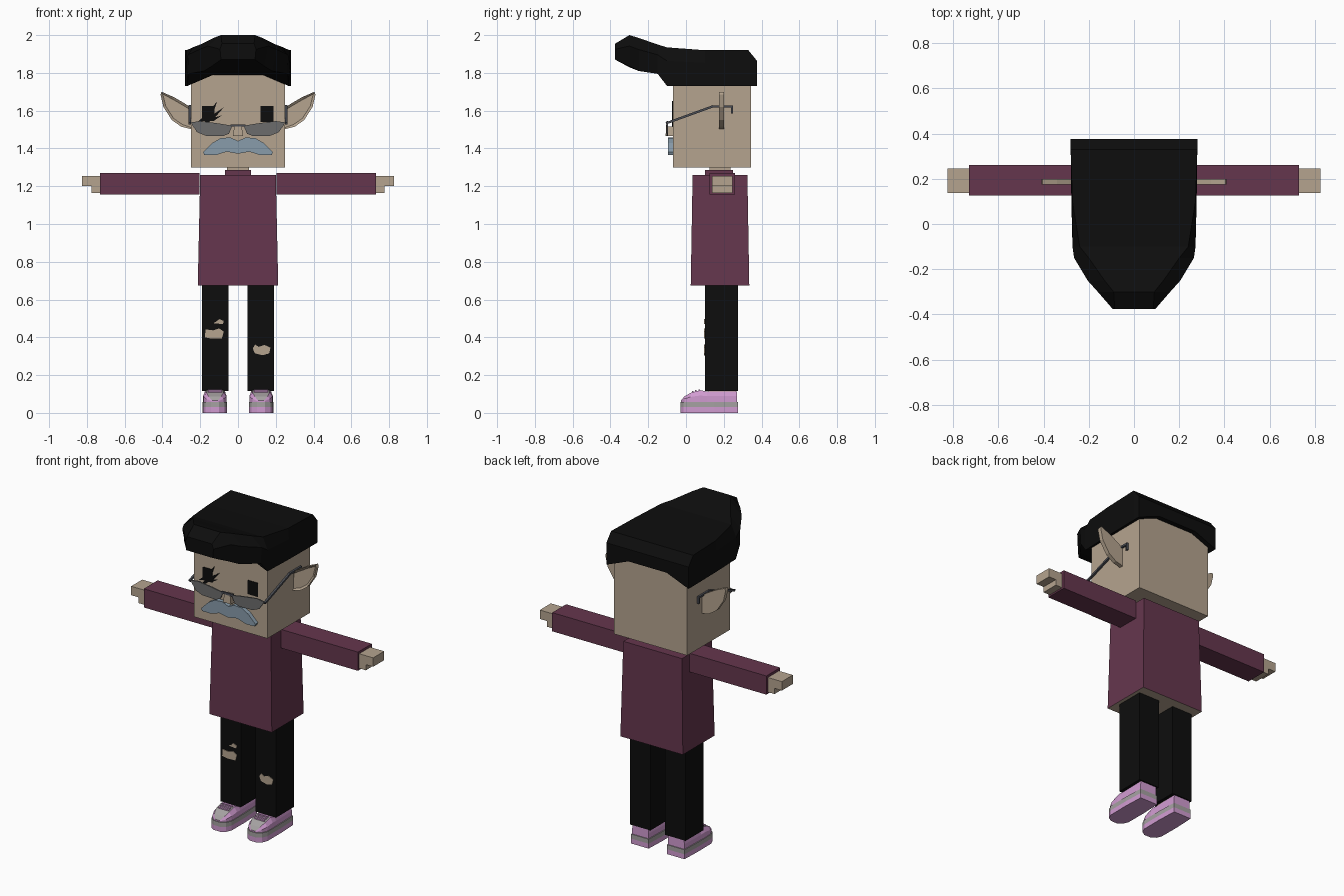
import bpy, bmesh
from mathutils import Vector

cube = bpy.data.objects.get("Cube")
if cube:
    bpy.data.objects.remove(cube, do_unlink=True)


def material(name, r, g, b):
    m = bpy.data.materials.new(name)
    m.use_nodes = True
    m.diffuse_color = (r, g, b, 1)
    bsdf = m.node_tree.nodes["Principled BSDF"]
    bsdf.inputs["Base Color"].default_value = (r, g, b, 1)
    bsdf.inputs["Roughness"].default_value = 0.9
    return m


SKIN = material("skin", .46, .37, .275)
SHIRT = material("plum cloth", .13, .037, .075)
BLACK = material("black", .004, .004, .004)
LENS = material("smoky lens", .15, .15, .15)
FRAME = material("frame grey", .07, .075, .09)
BEARD = material("blue grey hair", .25, .335, .41)
PINK = material("pink leather", .64, .33, .64)
GREY = material("light grey leather", .38, .36, .36)


def loft(name, rings, *mats):
    """Skin a list of equal-length point rings and cap both ends."""
    bm = bmesh.new()
    loops = [[bm.verts.new(p) for p in ring] for ring in rings]
    n = len(loops[0])
    for a, b in zip(loops, loops[1:]):
        for i in range(n):
            bm.faces.new((a[i], a[(i + 1) % n], b[(i + 1) % n], b[i]))
    bm.faces.new(loops[0])
    bm.faces.new(loops[-1])
    bmesh.ops.recalc_face_normals(bm, faces=bm.faces)
    mesh = bpy.data.meshes.new(name)
    bm.to_mesh(mesh)
    bm.free()
    obj = bpy.data.objects.new(name, mesh)
    bpy.context.collection.objects.link(obj)
    for m in mats:
        mesh.materials.append(m)
    return obj


def box(name, x, y, z, *mats, grow=(0, 0)):
    """Box from ranges; grow widens the bottom in x and y."""
    gx, gy = grow
    rings = []
    for h, ax, ay in ((z[0], gx, gy), (z[1], 0, 0)):
        rings.append([(x[0] - ax, y[0] - ay, h), (x[1] + ax, y[0] - ay, h),
                      (x[1] + ax, y[1] + ay, h), (x[0] - ax, y[1] + ay, h)])
    return loft(name, rings, *mats)


def plate(name, pts, y0, y1, mat):
    """Outline in x and z, extruded along y."""
    return loft(name, [[(x, y, z) for x, z in pts] for y in (y0, y1)], mat)


def side(s, a, b):
    return tuple(sorted((s * a, s * b)))


def flip(s, pts):
    return [(s * x, z) for x, z in pts]


# Head, neck and torso
box("head", (-.25, .25), (-.07, .345), (1.3, 1.84), SKIN)
box("neck", (-.058, .058), (.125, .235), (1.24, 1.31), SKIN)
box("collar", (-.07, .07), (.1, .25), (1.25, 1.287), SHIRT)
torso = box("shirt_body", (-.2, .2), (.035, .325), (.675, 1.26), SHIRT, SKIN, grow=(.013, .01))
for f in torso.data.polygons:
    if f.normal.z < -.9:
        f.material_index = 1

# Swept hair: y, outer bottom, inner bottom, top height, bottom, middle and top half widths
hair = []
for y, zo, zi, zt, wb, wm, wt in (
        (.375, 1.73, 1.79, 1.865, .28, .28, .28),
        (.33, 1.73, 1.79, 1.92, .28, .28, .28),
        (.1, 1.73, 1.79, 1.92, .277, .277, .272),
        (-.1, 1.73, 1.79, 1.935, .27, .272, .24),
        (-.15, 1.795, 1.795, 1.95, .262, .265, .2),
        (-.25, 1.81, 1.81, 1.985, .18, .205, .13),
        (-.3, 1.835, 1.83, 2.0, .14, .16, .09),
        (-.375, 1.87, 1.87, 1.955, .09, .095, .085)):
    zm = zo + (zt - zo) * .65
    half = [(.13 if wb > .2 else wb * .6, zi), (wb, zo), (wm, zm), (wt, zt)]
    hair.append([(x, y, z) for x, z in half] + [(-x, y, z) for x, z in reversed(half)])
loft("hair", hair, BLACK)

# Eyes, with lash strokes around the right one
plate("left_eye", [(.118, 1.54), (.187, 1.54), (.187, 1.625), (.118, 1.625)], -.074, -.068, BLACK)
plate("right_eye", [(-.19, 1.545), (-.125, 1.545), (-.125, 1.625), (-.19, 1.625)], -.074, -.068, BLACK)
strokes = [((-.15, 1.6), (-.11, 1.65), (-.13, 1.59)),
           ((-.14, 1.575), (-.075, 1.618), (-.125, 1.56)),
           ((-.14, 1.56), (-.085, 1.575), (-.13, 1.545)),
           ((-.18, 1.57), (-.22, 1.535), (-.165, 1.55)),
           ((-.17, 1.55), (-.225, 1.485), (-.14, 1.55))]
for pts in strokes:
    plate("lash_stroke", pts, -.074, -.068, BLACK)

# Nose and moustache
box("nose", (-.02, .02), (-.105, -.06), (1.465, 1.515), SKIN, grow=(.007, .003))
tache = [(.04, 1.458), (.09, 1.455), (.135, 1.43), (.165, 1.4), (.185, 1.38), (.178, 1.365),
         (.12, 1.364), (.06, 1.383)]
plate("moustache", [(0, 1.44)] + tache + [(0, 1.372)] + flip(-1, tache[::-1]), -.095, -.065, BEARD)

# Glasses
lens = [(.03, 1.52), (.1, 1.532), (.2, 1.545), (.25, 1.538), (.24, 1.52), (.215, 1.485),
        (.17, 1.467), (.08, 1.465), (.048, 1.478)]
box("glasses_bridge", (-.04, .04), (-.107, -.097), (1.515, 1.528), FRAME)
for s in (-1, 1):
    plate("lens", flip(s, lens), -.104, -.096, LENS)
    temple = [(-.1, 1.535), (.14, 1.622), (.243, 1.622), (.243, 1.59)]
    for (y0, z0), (y1, z1) in zip(temple, temple[1:]):
        d = Vector((0, y1 - y0, z1 - z0)).normalized() * .006
        n = Vector((0, -d.z, d.y))
        rings = []
        for p in (Vector((0, y0, z0)) - d, Vector((0, y1, z1)) + d):
            rings.append([p + n + Vector((s * .25, 0, 0)), p + n + Vector((s * .262, 0, 0)),
                          p - n + Vector((s * .262, 0, 0)), p - n + Vector((s * .25, 0, 0))])
        loft("glasses_temple", rings, FRAME)

# Pointed ears with a sunken inner shell
ear_pts = [(.24, 1.61), (.285, 1.64), (.34, 1.672), (.405, 1.7), (.41, 1.685), (.395, 1.62),
           (.35, 1.55), (.3, 1.515), (.24, 1.5)]
for s in (-1, 1):
    ear = plate("ear", flip(s, ear_pts), .175, .2, SKIN)
    bm = bmesh.new()
    bm.from_mesh(ear.data)
    front = [f for f in bm.faces if f.normal.y < -.9]
    bmesh.ops.inset_region(bm, faces=front, thickness=.013, depth=-.01)
    bm.to_mesh(ear.data)
    bm.free()

# Arms and hands
for s in (-1, 1):
    box("sleeve", side(s, .205, .73), (.125, .26), (1.155, 1.27), SHIRT)
    box("fingers", side(s, .72, .825), (.138, .245), (1.2, 1.255), SKIN)
    box("palm", side(s, .72, .775), (.138, .245), (1.165, 1.2), SKIN)

# Trousers
for s in (-1, 1):
    box("trouser_leg", side(s, .05, .19), (.1, .275), (.115, .68), BLACK)
    box("ankle", side(s, .07, .17), (.12, .265), (.08, .12), SKIN)

# Torn knee patches
tears = [[(-.175, .4), (-.14, .393), (-.085, .395), (-.075, .43), (-.1, .447), (-.13, .437), (-.172, .442)],
         [(-.132, .475), (-.08, .47), (-.075, .487), (-.1, .497), (-.115, .483)],
         [(.078, .34), (.09, .315), (.13, .305), (.165, .315), (.172, .345), (.14, .36),
          (.11, .35), (.09, .362)]]
for pts in tears:
    plate("torn_patch", pts, .096, .102, SKIN)

# Shoes: layered soles with a lofted upper
sole = [(.06, .275), (.065, .15), (.064, .02), (.05, -.012), (.022, -.03)]
for s in (-1, 1):
    cx = s * .122
    outline = [(cx + x, y) for x, y in sole] + [(cx - x, y) for x, y in reversed(sole)]
    for name, z0, z1, m in (("outsole", 0, .03, PINK), ("midsole", .03, .058, GREY)):
        loft(name, [[(x, y, z) for x, y in outline] for z in (z0, z1)], m)
    rings = []
    for y, top, wb, wt in ((-.026, .066, .02, .016), (-.008, .088, .046, .034), (.025, .106, .06, .044),
                           (.075, .12, .062, .046), (.11, .113, .06, .05), (.27, .113, .056, .054)):
        zm = .058 + (top - .058) * .55
        rings.append([(cx + wb, y, .055), (cx + wb, y, zm), (cx + wt, y, top),
                      (cx - wt, y, top), (cx - wb, y, zm), (cx - wb, y, .055)])
    upper = loft("shoe_upper", rings, PINK, GREY)
    for f in upper.data.polygons:
        if f.center.y < .06 and f.normal.z > .5 and abs(f.normal.x) < .3:
            f.material_index = 1
    for y, z in ((.035, .111), (.052, .116), (.069, .12)):
        box("lace", (cx - .036, cx + .036), (y - .004, y + .004), (z - .006, z + .004), PINK)
